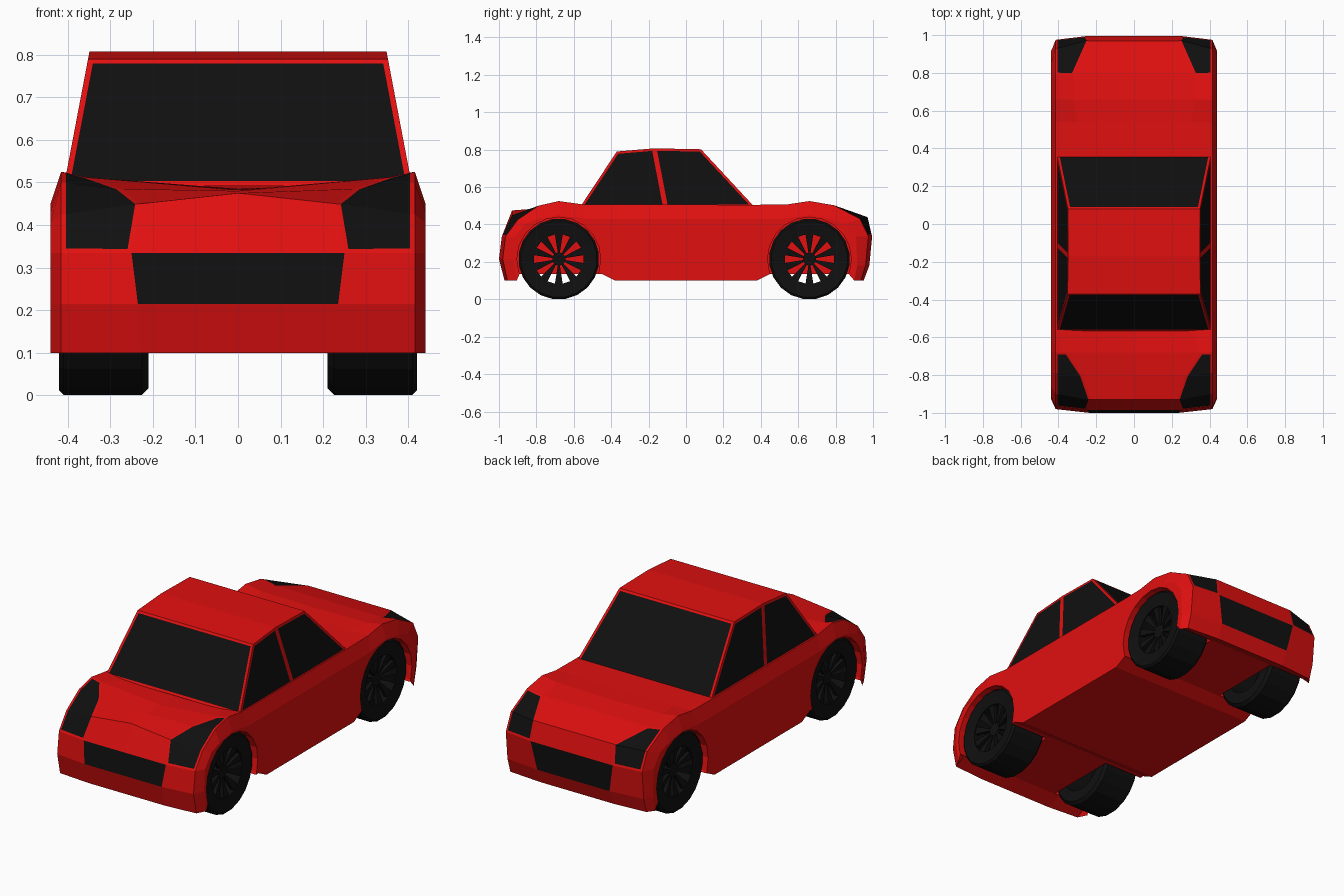
import bpy, bmesh, math

if "Cube" in bpy.data.objects:
    bpy.data.objects.remove(bpy.data.objects["Cube"])


def material(name, col):
    m = bpy.data.materials.new(name)
    m.diffuse_color = (*col, 1)
    m.use_nodes = True
    m.node_tree.nodes["Principled BSDF"].inputs["Base Color"].default_value = m.diffuse_color
    return m


RED = material("red paint", (0.75, 0.005, 0.005))
BLACK = material("black", (0.005, 0.005, 0.005))


def finish(bm, name, mats):
    bmesh.ops.recalc_face_normals(bm, faces=bm.faces[:])
    me = bpy.data.meshes.new(name)
    bm.to_mesh(me)
    bm.free()
    for m in mats:
        me.materials.append(m)
    ob = bpy.data.objects.new(name, me)
    bpy.context.collection.objects.link(ob)
    return ob


# Body: rows run over the car from front lip to rear lip
# (y, centre z, crease x, crease z, shoulder y, shoulder z, side y, side z)
ROWS = [
    (-.97, .10, .23, .10, -.955, .10, -.905, .10),
    (-1.0, .215, .235, .215, -.98, .215, -.925, .215),
    (-.985, .335, .25, .335, -.965, .335, -.915, .335),
    (-.93, .475, .23, .45, -.90, .425, -.86, .405),
    (-.80, .48, .275, .485, -.79, .50, -.79, .43),
    (-.68, .482, .355, .512, -.68, .525, -.68, .45),
    (-.56, .485, .30, .495, -.55, .507, -.53, .43),
    (.36, .505, .30, .505, .36, .505, .36, .43),
    (.54, .505, .30, .505, .54, .507, .52, .43),
    (.66, .505, .32, .51, .66, .525, .66, .45),
    (.79, .49, .32, .49, .79, .503, .77, .43),
    (.97, .44, .24, .44, .93, .43, .85, .405),
    (.995, .335, .25, .335, .975, .335, .91, .335),
    (.98, .18, .22, .18, .96, .18, .915, .18),
    (.95, .10, .22, .10, .935, .10, .90, .10),
]
FLOOR = [(.87, .135), (.45, .135), (.38, .10), (-.38, .10), (-.45, .135), (-.89, .135)]
for y, z in FLOOR:
    ROWS.append((y, z, .23, z, y, z, y, z))

bm = bmesh.new()
grid = []
for y, z0, ax, az, by, bz, cy, cz in ROWS:
    half = [(ax, y, az), (.415, by, bz), (.44, cy, cz)]
    pts = [(-x, yy, z) for x, yy, z in reversed(half)] + [(0, y, z0)] + half
    grid.append([bm.verts.new(p) for p in pts])
n = len(grid)
lamps = {}
for r in range(n):
    for c in range(6):
        q, s = grid[r], grid[(r + 1) % n]
        f = bm.faces.new((q[c], q[c + 1], s[c + 1], s[c]))
        # grille and rear panel
        if c in (2, 3) and r in (1, 12):
            f.material_index = 1
        # headlights and tail lights
        if c in (1, 4) and r in (2, 3, 4, 10, 11):
            lamps.setdefault((c, r < 8), []).append(f)
for c in (0, 6):
    bm.faces.new([row[c] for row in grid])
bmesh.ops.recalc_face_normals(bm, faces=bm.faces[:])
for faces in lamps.values():
    bmesh.ops.inset_region(bm, faces=faces, thickness=.011, use_even_offset=True)
    for f in faces:
        f.material_index = 1
body = finish(bm, "body", [RED, BLACK])

# Wheel arches cut out of the body
AXLES = (-.68, .66)
for y in AXLES:
    for s in (-1, 1):
        bpy.ops.mesh.primitive_cylinder_add(vertices=20, radius=.224, depth=.4,
                                            location=(s * .403, y, .215),
                                            rotation=(0, math.pi / 2, 0))
        cutter = bpy.context.object
        cutter.name = "arch_cutter"
        cutter.data.materials.append(RED)
        cutter.hide_render = True
        mod = body.modifiers.new("arch", 'BOOLEAN')
        mod.operation = 'DIFFERENCE'
        mod.solver = 'EXACT'
        mod.object = cutter
        bpy.context.view_layer.objects.active = body
        bpy.ops.object.modifier_apply(modifier=mod.name)
        bpy.data.objects.remove(cutter)

# Cabin: tapered sides with inset windows
bm = bmesh.new()
PROFILE = [(-.567, .492), (-.37, .79), (-.17, .807), (.08, .802), (.365, .495), (-.11, .495)]
L, R = [[bm.verts.new((s * (.407 - (z - .5) * .19), y, z)) for y, z in PROFILE] for s in (-1, 1)]
glass = []
for S in (L, R):
    glass.append(bm.faces.new((S[0], S[5], S[2], S[1])))
    glass.append(bm.faces.new((S[5], S[4], S[3], S[2])))
for i in range(6):
    j = (i + 1) % 6
    f = bm.faces.new((L[i], L[j], R[j], R[i]))
    if i in (0, 3):
        glass.append(f)
bmesh.ops.recalc_face_normals(bm, faces=bm.faces[:])
bmesh.ops.inset_individual(bm, faces=glass, thickness=.013, use_even_offset=True)
for f in glass:
    f.material_index = 1
finish(bm, "cabin", [RED, BLACK])


# Wheels: open tyre tube with ten flat spokes and a hub
def wheel(name, s, yc):
    bm = bmesh.new()
    N = 20

    def ring(x, r):
        return [bm.verts.new((s * x, yc + r * math.cos(2 * math.pi * (k + .5) / N),
                              .215 + r * math.sin(2 * math.pi * (k + .5) / N))) for k in range(N)]

    tyre = [ring(*p) for p in ((.21, .2), (.225, .216), (.41, .216), (.42, .205), (.41, .133), (.21, .14))]
    for i in range(6):
        a, b = tyre[i], tyre[(i + 1) % 6]
        for k in range(N):
            j = (k + 1) % N
            bm.faces.new((a[k], a[j], b[j], b[k]))
    rim_o, hub_o = ring(.405, .136), ring(.385, .035)
    rim_i, hub_i = ring(.385, .136), ring(.365, .035)
    bm.faces.new(hub_o)
    bm.faces.new(hub_i)
    for k in range(N):
        j = (k + 1) % N
        if k % 2:
            bm.faces.new((hub_o[k], hub_i[k], hub_i[j], hub_o[j]))
        else:
            bm.faces.new((hub_o[k], hub_o[j], rim_o[j], rim_o[k]))
            bm.faces.new((hub_i[k], hub_i[j], rim_i[j], rim_i[k]))
            bm.faces.new((rim_o[k], rim_o[j], rim_i[j], rim_i[k]))
            for e in (k, j):
                bm.faces.new((hub_o[e], rim_o[e], rim_i[e], hub_i[e]))
    finish(bm, name, [BLACK])


for label, y in zip(("front", "rear"), AXLES):
    for side, s in (("left", -1), ("right", 1)):
        wheel(f"{label}_{side}_wheel", s, y)
